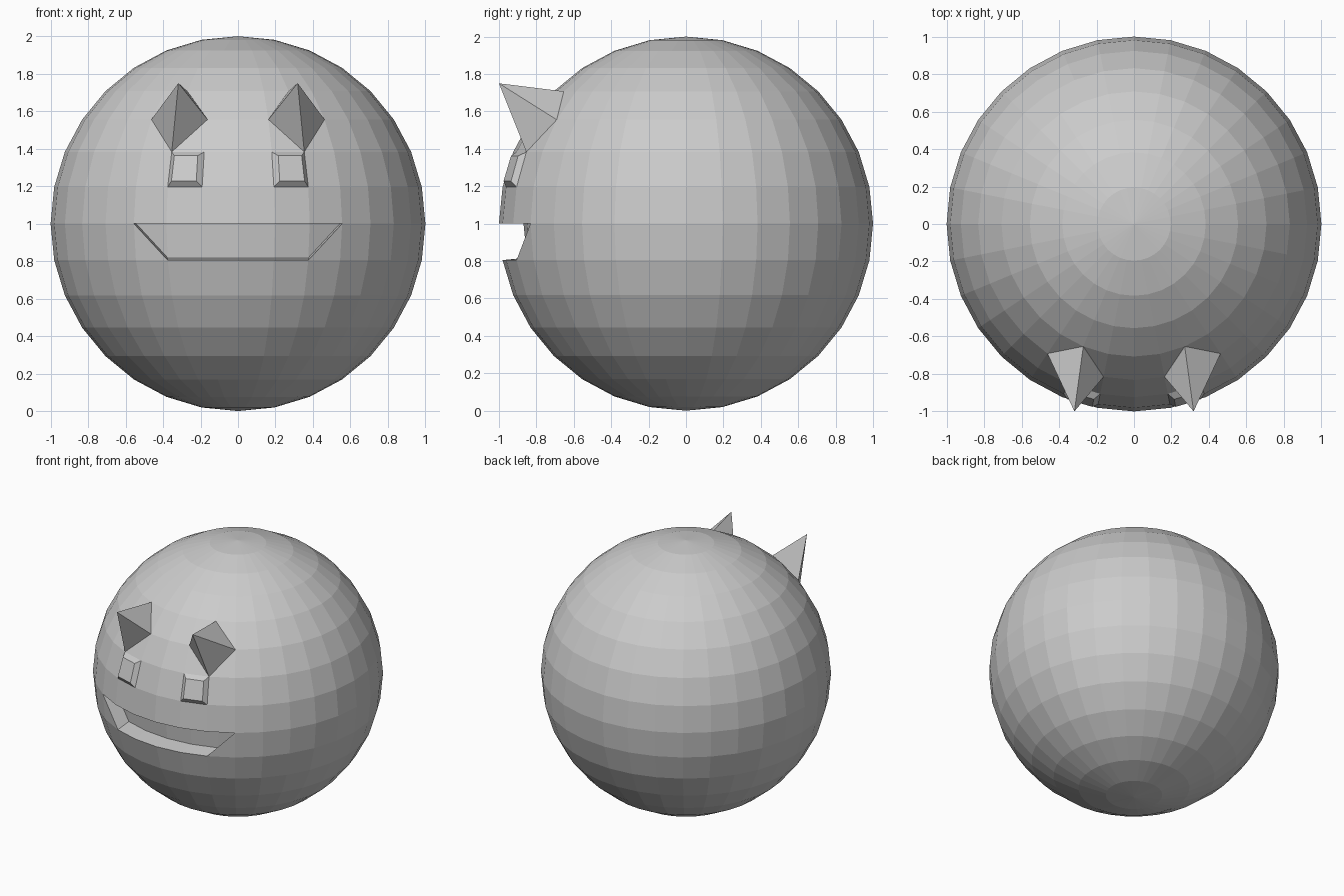
import bpy, bmesh, math
from mathutils import Vector

if "Cube" in bpy.data.objects:
    bpy.data.objects.remove(bpy.data.objects["Cube"])

STEP = math.pi / 16

grey = bpy.data.materials.new("plain_grey")
grey.diffuse_color = (0.6, 0.6, 0.6, 1)
grey.use_nodes = True
grey.node_tree.nodes["Principled BSDF"].inputs["Base Color"].default_value = grey.diffuse_color

# Round faceted head
bm = bmesh.new()
bmesh.ops.create_uvsphere(bm, u_segments=32, v_segments=16, radius=1)


def point(seg, ring):
    """Direction on the ball: seg steps sideways from the front, ring steps up."""
    a, e = seg * STEP, ring * STEP
    return Vector((math.sin(a) * math.cos(e), -math.cos(a) * math.cos(e), math.sin(e)))


def vert(seg, ring):
    p = point(seg, ring)
    return min(bm.verts, key=lambda v: (v.co - p).length)


def face(seg, ring):
    p = point(seg, ring)
    return min(bm.faces, key=lambda f: (f.calc_center_median() - p).length)


# Find every feature's mesh elements before reshaping
brow_verts = [(s, vert(2 * s, 3)) for s in (-1, 1)]
eye_faces = [(s, face(1.5 * s, 1.5)) for s in (-1, 1)]
mouth = [face(i + 0.5, -0.5) for i in range(-2, 2)]
corner_quads = [(face(2.5 * s, -0.5), vert(3 * s, 0), vert(2 * s, -1)) for s in (-1, 1)]

# Slanted mouth corners
for quad, upper, lower in corner_quads:
    other, _ = bmesh.utils.face_split(quad, upper, lower)
    new = [f for f in set(upper.link_faces) & set(lower.link_faces)]
    mouth.append(min(new, key=lambda f: abs(f.calc_center_median().x)))

# Mouth pocket pushed straight back
res = bmesh.ops.extrude_face_region(bm, geom=mouth)
left = [f for f in mouth if f.is_valid]
if left:
    bmesh.ops.delete(bm, geom=left, context='FACES')
pushed = [g for g in res["geom"] if isinstance(g, bmesh.types.BMVert)]
bmesh.ops.translate(bm, verts=pushed, vec=(0, 0.13, 0.013))

# Tapered raised eye blocks
for side, f in eye_faces:
    cap = bmesh.ops.extrude_discrete_faces(bm, faces=[f])["faces"][0]
    mid = cap.calc_center_median()
    out = Vector((0.008 * side, -0.029, 0.006))
    for v in cap.verts:
        v.co = mid + (v.co - mid) * 0.72 + out

# Four-sided brow spikes
for side, v in brow_verts:
    for f in list(v.link_faces):
        a, b = [e.other_vert(v) for e in f.edges if v in e.verts]
        bmesh.utils.face_split(f, a, b)
    v.co = Vector((0.318 * side, -1.0, 0.75))

bmesh.ops.translate(bm, verts=bm.verts[:], vec=(0, 0, 1))
bmesh.ops.recalc_face_normals(bm, faces=bm.faces[:])

mesh = bpy.data.meshes.new("round_head")
bm.to_mesh(mesh)
bm.free()
mesh.materials.append(grey)
bpy.context.collection.objects.link(bpy.data.objects.new("round_head", mesh))
